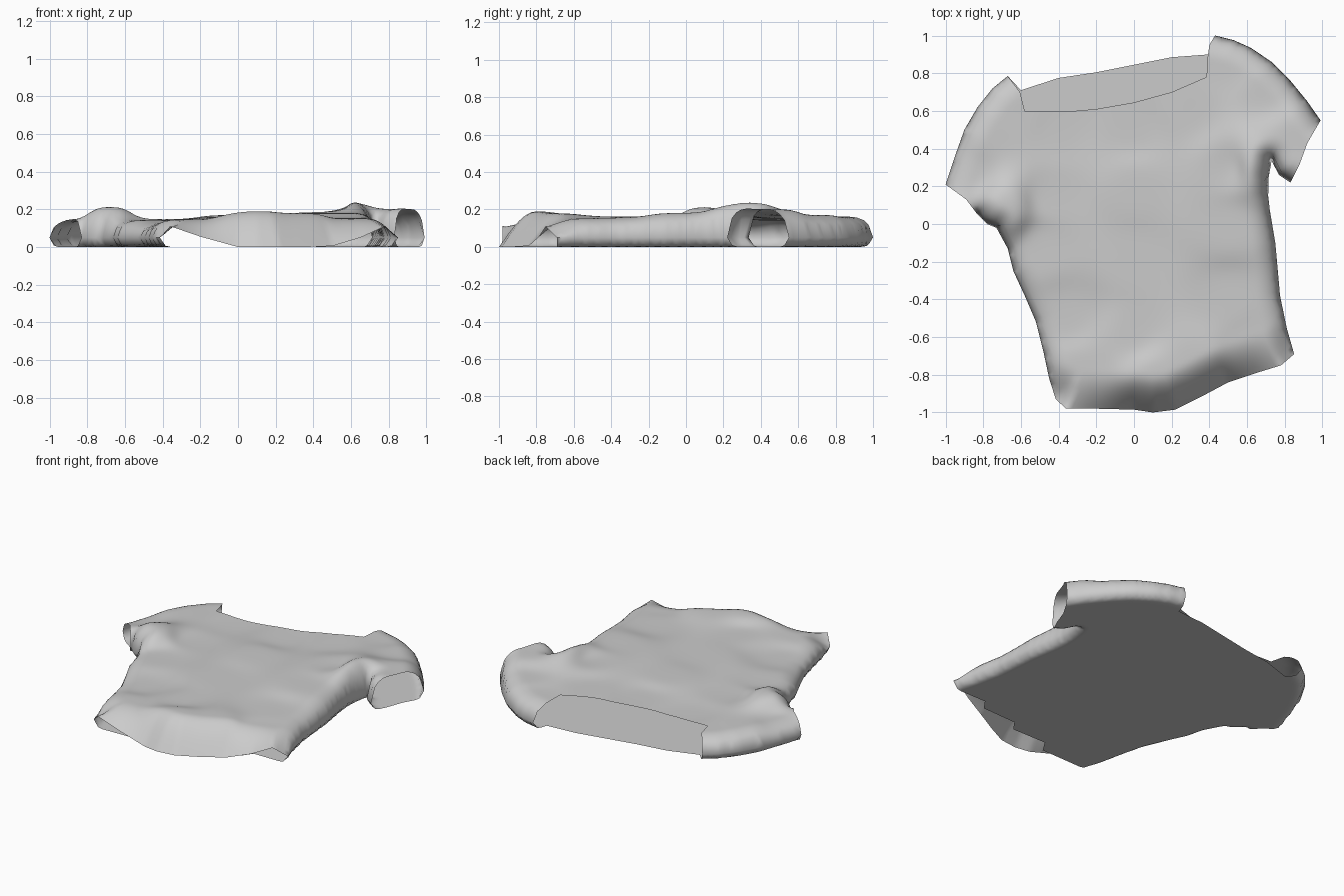
import bpy, bmesh, math
from mathutils import Vector
from mathutils.geometry import delaunay_2d_cdt

if "Cube" in bpy.data.objects:
    bpy.data.objects.remove(bpy.data.objects["Cube"])

SEAM_Z = 0.05    # height of the side seams above the floor
STEP = 0.022     # cloth grid spacing

# Seams and open edges, all running counter-clockwise seen from above
side_right = [(0.85, -0.69), (0.81, -0.55), (0.775, -0.38), (0.75, -0.1), (0.72, 0.08),
              (0.712, 0.15), (0.715, 0.25), (0.73, 0.335), (0.77, 0.26), (0.83, 0.22)]
cuff_right = [(0.83, 0.22), (0.88, 0.32), (0.92, 0.43), (0.99, 0.55)]
shoulder_right = [(0.99, 0.55), (0.92, 0.65), (0.83, 0.76), (0.73, 0.86), (0.62, 0.935),
                  (0.53, 0.975), (0.43, 1.0)]
neck_front = [(0.43, 1.0), (0.40, 0.95), (0.39, 0.88), (0.385, 0.78), (0.2, 0.70), (0.0, 0.645),
              (-0.2, 0.61), (-0.35, 0.597), (-0.58, 0.60), (-0.605, 0.70), (-0.67, 0.785)]
neck_back = [(0.43, 1.0), (0.40, 0.90), (0.2, 0.885), (0.0, 0.845), (-0.2, 0.805),
             (-0.4, 0.775), (-0.6, 0.71), (-0.67, 0.785)]
shoulder_left = [(-0.67, 0.785), (-0.75, 0.72), (-0.83, 0.62), (-0.90, 0.50), (-0.95, 0.36),
                 (-1.0, 0.21)]
cuff_left = [(-1.0, 0.21), (-0.89, 0.13), (-0.83, 0.05)]
side_left = [(-0.83, 0.05), (-0.78, 0.0), (-0.73, -0.02), (-0.67, -0.13), (-0.64, -0.25),
             (-0.58, -0.38), (-0.52, -0.52), (-0.48, -0.68), (-0.45, -0.82), (-0.415, -0.93)]
# Front hem carries its own height, back hem lies on the floor
hem_front = [(-0.415, -0.93, SEAM_Z), (-0.36, -0.98, 0.11), (-0.2, -0.98, 0.055), (0, -0.985, 0),
             (0.1, -1.0, 0), (0.22, -0.985, 0), (0.35, -0.92, 0), (0.5, -0.84, 0.005),
             (0.65, -0.79, 0.05), (0.78, -0.75, 0.11), (0.85, -0.69, SEAM_Z)]
hem_back = [(-0.415, -0.93), (-0.05, -0.92), (0.0, -0.84), (0.25, -0.84), (0.3, -0.77),
            (0.55, -0.76), (0.6, -0.69), (0.85, -0.69)]
seams = [side_right, shoulder_right, shoulder_left, side_left]

# Height samples of the puffed upper layer
bumps = [(-.3, -.78, .145), (.1, -.8, .19), (.35, -.73, .18), (.6, -.63, .15), (0, -.6, .155),
         (-.35, -.5, .125), (.5, -.4, .155), (0, -.2, .16), (-.5, -.1, .14), (.5, 0, .18),
         (0, .2, .17), (-.68, .08, .215), (-.45, .15, .145), (.65, .31, .25), (.5, .3, .18),
         (-.88, .26, .135), (-.75, .5, .15), (.85, .45, .2), (.7, .7, .17), (.5, .85, .16),
         (.3, .6, .165), (0, .5, .15), (-.4, .5, .14), (-.6, .6, .145)]


def resample(line, step=0.03):
    out = []
    for a, b in zip(line, line[1:]):
        a, b = Vector(a[:2]), Vector(b[:2])
        n = max(1, round((b - a).length / step))
        out += [a.lerp(b, i / n) for i in range(n)]
    return out


def nearest(x, y, line):
    """Distance to a polyline and the height stored at the closest spot."""
    best, height = 9.0, 0.0
    for a, b in zip(line, line[1:]):
        dx, dy = b[0] - a[0], b[1] - a[1]
        t = max(0, min(1, ((x - a[0]) * dx + (y - a[1]) * dy) / (dx * dx + dy * dy)))
        d = math.hypot(a[0] + dx * t - x, a[1] + dy * t - y)
        if d < best:
            best = d
            height = a[2] + (b[2] - a[2]) * t if len(a) > 2 else 0
    return best, height


def seam_distance(x, y):
    return min(nearest(x, y, s)[0] for s in seams)


def upper(x, y):
    total = weight = 0
    for bx, by, bz in bumps:
        w = 1 / ((x - bx) ** 2 + (y - by) ** 2 + 0.008) ** 2
        total, weight = total + w * bz, weight + w
    h = total / weight
    t = min(1, seam_distance(x, y) / 0.13)
    z = SEAM_Z + (h - SEAM_Z) * math.sqrt(max(0, 1 - (1 - t) ** 2))
    d, hem_z = nearest(x, y, hem_front)
    f = math.sin(math.pi / 2 * min(1, d / 0.2))
    return hem_z + (z - hem_z) * f


def lower(x, y):
    t = min(1, seam_distance(x, y) / 0.06)
    return SEAM_Z * (1 - math.sqrt(max(0, 1 - (1 - t) ** 2)))


def add_sheet(bm, edges, height, flip):
    rim = [p for e in edges for p in resample(e)]
    n = len(rim)
    pts = list(rim)
    count = int(2 / STEP)
    for i in range(count + 1):
        for j in range(count + 1):
            x, y = -1 + i * STEP + (j % 2) * STEP / 2, -1 + j * STEP
            if min(nearest(x, y, e)[0] for e in edges) > 0.01:
                pts.append(Vector((x, y)))
    res = delaunay_2d_cdt(pts, [(i, (i + 1) % n) for i in range(n)], [], 1, 1e-5)
    used = {i for f in res[2] for i in f}
    vs = {i: bm.verts.new((res[0][i].x, res[0][i].y, height(*res[0][i]))) for i in used}
    for f in res[2]:
        bm.faces.new([vs[i] for i in (reversed(f) if flip else f)])


# Shirt: puffed upper layer and floor layer, joined along the seams
bm = bmesh.new()
rest = [cuff_right, shoulder_right]
end = [shoulder_left, cuff_left, side_left]
add_sheet(bm, [side_right] + rest + [neck_front] + end + [hem_front], upper, False)
add_sheet(bm, [side_right] + rest + [neck_back] + end + [hem_back], lower, True)
bmesh.ops.remove_doubles(bm, verts=bm.verts, dist=0.0005)
mesh = bpy.data.meshes.new("shirt")
bm.to_mesh(mesh)
bm.free()
shirt = bpy.data.objects.new("shirt", mesh)
bpy.context.collection.objects.link(shirt)
bpy.context.view_layer.objects.active = shirt
shirt.select_set(True)
bpy.ops.object.shade_smooth_by_angle(angle=math.radians(60))
